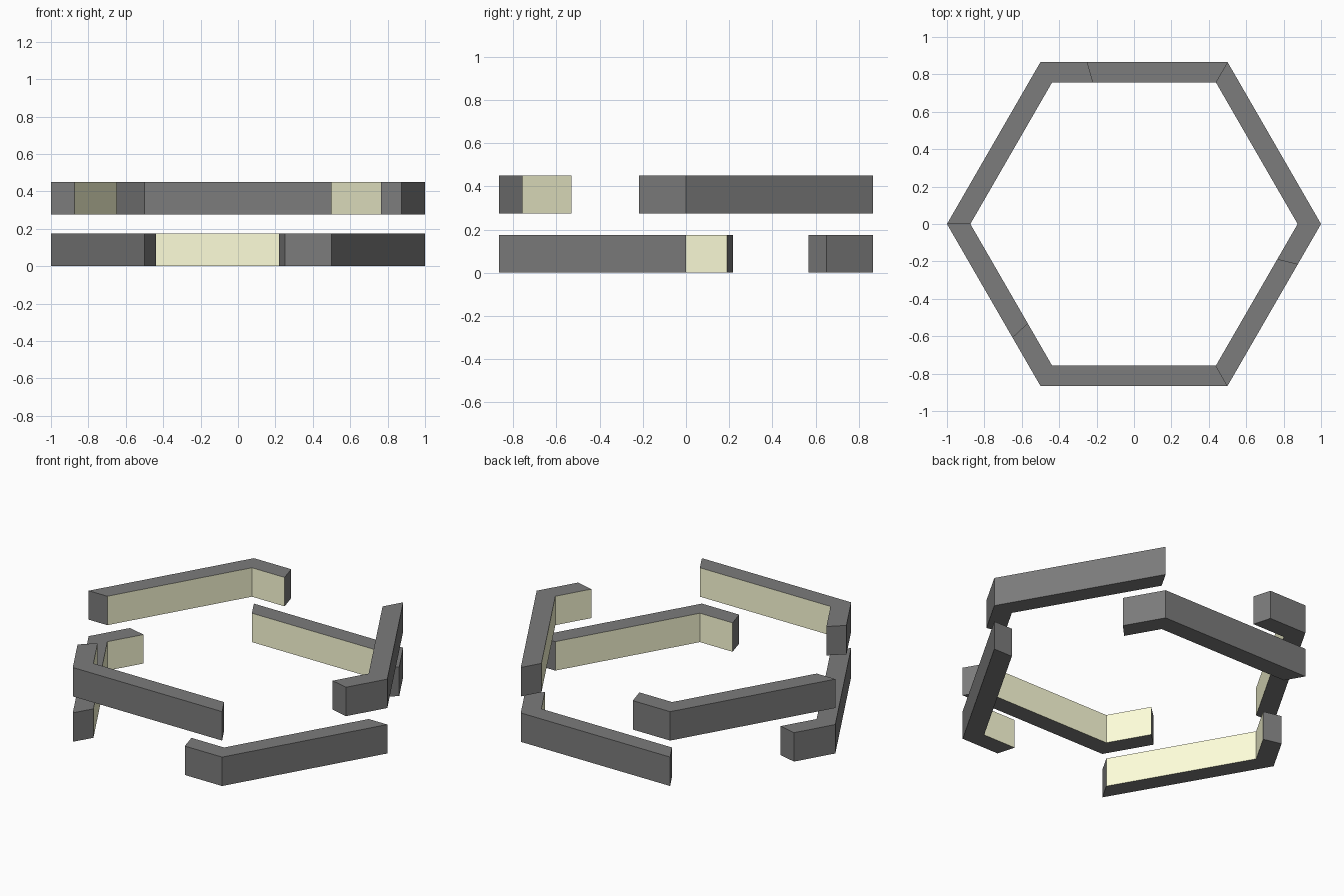
import bpy
import bmesh
from math import radians, cos, sin
from mathutils import Vector

if "Cube" in bpy.data.objects:
    bpy.data.objects.remove(bpy.data.objects["Cube"])

INNER = 0.875     # inner hexagon radius relative to the outer one
HEIGHT = 0.175


def material(name, color):
    mat = bpy.data.materials.new(name)
    mat.diffuse_color = color
    mat.use_nodes = True
    mat.node_tree.nodes["Principled BSDF"].inputs["Base Color"].default_value = mat.diffuse_color
    return mat


frame = material("dark_frame", (0.2, 0.2, 0.2, 1))
glow = material("cream_diffuser", (1.0, 1.0, 0.7, 1))


def corner(deg):
    return Vector((cos(radians(deg)), sin(radians(deg)), 0))


def bent_bar(name, deg, z, stub):
    """Short stub before the hexagon corner, full side after it."""
    c = corner(deg)
    path = [c.lerp(corner(deg - 60), stub), c, corner(deg + 60)]
    up = Vector((0, 0, HEIGHT))
    base = Vector((0, 0, z))
    bm = bmesh.new()
    # Cross-section at each path point: outer/inner, bottom/top
    rings = []
    for p in path:
        q = p * INNER
        rings.append([bm.verts.new(v + base) for v in (p, p + up, q + up, q)])
    bm.faces.new(rings[0])
    bm.faces.new(rings[-1][::-1])
    for a, b in zip(rings, rings[1:]):
        for i in range(4):
            j = (i + 1) % 4
            f = bm.faces.new((a[i], b[i], b[j], a[j]))
            f.material_index = 1 if i == 2 else 0   # cream inner wall
    bmesh.ops.recalc_face_normals(bm, faces=bm.faces)
    mesh = bpy.data.meshes.new(name)
    bm.to_mesh(mesh)
    bm.free()
    mesh.materials.append(frame)
    mesh.materials.append(glow)
    bpy.context.collection.objects.link(bpy.data.objects.new(name, mesh))


# Lower tier
for k, deg in enumerate((60, 180, 300)):
    bent_bar(f"lower_bar_{k + 1}", deg, 0.0, 0.25)

# Upper tier, turned by one side: stub lengths vary slightly
for k, (deg, stub) in enumerate(((0, 0.25), (120, 0.25), (240, 0.30))):
    # upper stubs sit on the opposite tier's open sides
    bent_bar(f"upper_bar_{k + 1}", deg, 0.275, stub)
